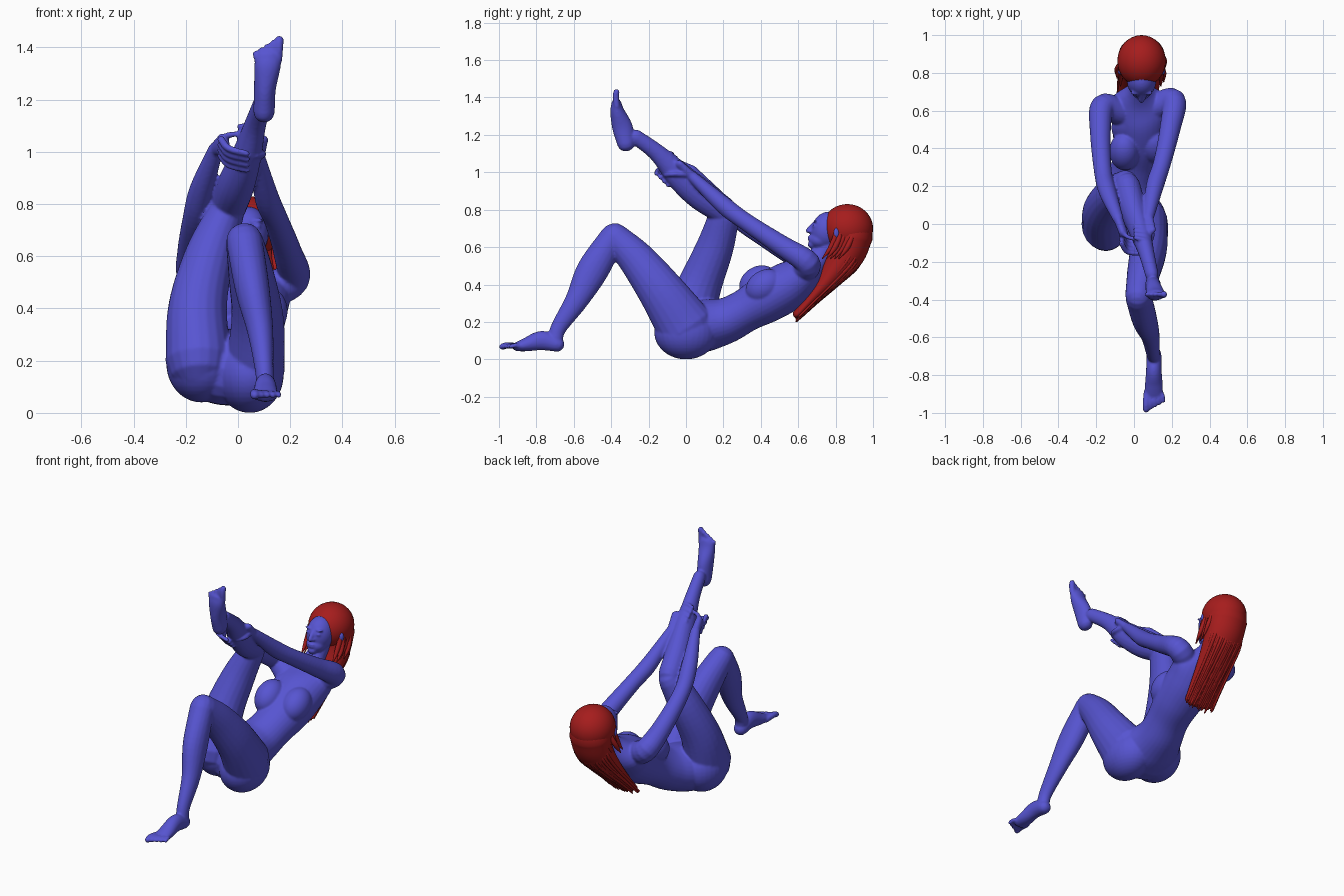
import bpy
import bmesh
import math
import random
from mathutils import Vector, Matrix

random.seed(4)
cube = bpy.data.objects.get("Cube")
if cube:
    bpy.data.objects.remove(cube, do_unlink=True)

SIDE = Vector((1, 0, 0))
ARM_SIDE = Vector((0, .7, .7))
SHIN_AXIS = Vector((.2, -.7, .7))


def make_material(name, colour):
    mat = bpy.data.materials.new(name)
    mat.use_nodes = True
    mat.diffuse_color = colour
    mat.node_tree.nodes["Principled BSDF"].inputs["Base Color"].default_value = colour
    return mat


def ellipsoid(bm, centre, radii, tilt=0):
    matrix = (Matrix.Translation(centre) @ Matrix.Rotation(tilt, 4, "X")
              @ Matrix.Diagonal((*radii, 1)))
    bmesh.ops.create_uvsphere(bm, u_segments=32, v_segments=20, radius=1, matrix=matrix)


def spline(points, steps):
    """Smooth curve through rows of position and radii."""
    rows = [Vector(p) for p in points]
    rows = [rows[0] * 2 - rows[1]] + rows + [rows[-1] * 2 - rows[-2]]
    result = []
    for p, q, r, s in zip(rows, rows[1:], rows[2:], rows[3:]):
        for k in range(steps):
            t = k / steps
            result.append(q + (r - p) * (t / 2)
                          + (p * 2 - q * 5 + r * 4 - s) * (t * t / 2)
                          + (q * 3 - p - r * 3 + s) * (t ** 3 / 2))
    return result + [rows[-2]]


def tube(bm, points, side=SIDE, sides=20, steps=6):
    """Round-ended limb; each point is x, y, z, half width, half depth."""
    rows = spline(points, steps)
    centres = [Vector(r[:3]) for r in rows]
    rings = []
    last = len(rows) - 1
    for i, row in enumerate(rows):
        tangent = (centres[min(i + 1, last)] - centres[max(i - 1, 0)]).normalized()
        across = (side - tangent * side.dot(tangent)).normalized()
        depth = tangent.cross(across)
        a, b = row[3], row[4]
        profile = [(0, 1)]
        if i in (0, last):
            sign = 1 if i else -1
            caps = [math.radians(d) for d in (30, 55, 75)]
            profile += [(sign * math.sin(c) * min(a, b), math.cos(c)) for c in caps]
            if i == 0:
                profile.reverse()
        for shift, scale in profile:
            ring = []
            for k in range(sides):
                ang = math.tau * k / sides
                offset = across * a * math.cos(ang) + depth * b * math.sin(ang)
                ring.append(bm.verts.new(centres[i] + tangent * shift + offset * scale))
            rings.append(ring)
    for low, high in zip(rings, rings[1:]):
        for k in range(sides):
            n = (k + 1) % sides
            bm.faces.new((low[k], low[n], high[n], high[k]))
    bm.faces.new(rings[0][::-1])
    bm.faces.new(rings[-1])


def round_tube(bm, points, side=SIDE, **options):
    tube(bm, [(*p, p[-1]) for p in points], side, **options)


def finish(bm, name, mat):
    bmesh.ops.recalc_face_normals(bm, faces=bm.faces)
    mesh = bpy.data.meshes.new(name)
    bm.to_mesh(mesh)
    bm.free()
    mesh.materials.append(mat)
    obj = bpy.data.objects.new(name, mesh)
    bpy.context.collection.objects.link(obj)
    mesh.polygons.foreach_set("use_smooth", [True] * len(mesh.polygons))
    return obj


body_mat = make_material("blue", (.095, .09, .64, 1))
hair_mat = make_material("red", (.38, .012, .012, 1))
body = bmesh.new()

# Torso and neck
tube(body, [(-.045, .03, .165, .18, .14), (-.035, .12, .185, .17, .138),
            (-.015, .22, .21, .138, .122), (.01, .32, .262, .127, .115),
            (.03, .43, .325, .14, .13), (.035, .55, .395, .155, .13),
            (.03, .64, .46, .165, .1), (.03, .71, .54, .065, .062),
            (.04, .78, .62, .05, .055)], sides=32)
ellipsoid(body, (.045, .0, .145), (.13, .17, .145))
ellipsoid(body, (-.14, .03, .19), (.135, .16, .15))
ellipsoid(body, (.025, .51, .425), (.145, .13, .075), .6)
for centre in ((.11, .42, .39), (-.05, .385, .41)):
    ellipsoid(body, centre, (.08, .108, .085), .6)

# Lowered left leg and foot
tube(body, [(.065, 0, .17, .115, .155), (.075, -.13, .36, .1, .125),
            (.05, -.26, .53, .087, .1), (.025, -.38, .655, .072, .075)])
tube(body, [(.025, -.39, .655, .07, .07), (.055, -.5, .475, .066, .085),
            (.085, -.585, .315, .05, .062), (.1, -.68, .17, .036, .043),
            (.105, -.7, .1, .035, .04)])
tube(body, [(.105, -.69, .08, .04, .04), (.105, -.77, .1, .041, .052),
            (.105, -.85, .08, .047, .038), (.105, -.9, .068, .048, .026)])

# Raised right leg and foot
tube(body, [(-.15, 0, .2, .128, .15), (-.155, .075, .4, .113, .118),
            (-.11, .155, .6, .095, .1), (-.045, .205, .77, .07, .082)])
tube(body, [(-.035, .2, .795, .069, .074), (-.005, .08, .88, .07, .083),
            (.03, -.03, .975, .058, .074), (.065, -.15, 1.1, .042, .048),
            (.095, -.27, 1.19, .035, .04)])
tube(body, [(.1, -.32, 1.153, .041, .048), (.103, -.34, 1.24, .042, .055),
            (.112, -.366, 1.32, .05, .04), (.116, -.372, 1.365, .05, .028)])

# Toes, from big to small
for i in range(5):
    r = .018 if i == 0 else .0145 - .0007 * i
    round_tube(body, [(.068 + .019 * i, -.89, .068, r),
                      (.064 + .022 * i, -.95 + .01 * i, .075, r),
                      (.064 + .023 * i, -.981 + .011 * i, .068, r)], sides=10)
    round_tube(body, [(.152 - .019 * i, -.37, 1.35, r),
                      (.156 - .021 * i, -.375, 1.4 - .011 * i, r),
                      (.158 - .023 * i, -.372, 1.428 - .013 * i, r)], sides=10)

# Arms
round_tube(body, [(.1, .61, .46, .07), (.208, .65, .515, .067), (.19, .5, .615, .055),
                  (.148, .32, .735, .047), (.11, .2, .825, .047),
                  (.075, .03, .98, .029)], ARM_SIDE)
round_tube(body, [(-.07, .59, .46, .07), (-.165, .62, .525, .066), (-.178, .48, .615, .055),
                  (-.165, .28, .745, .047), (-.14, .17, .855, .046),
                  (-.085, .03, 1.01, .029)], ARM_SIDE)

# Palms, fingers and thumbs wrapped round the shin
tube(body, [(.075, .03, .98, .028, .025), (.08, -.04, 1.04, .04, .022)], SHIN_AXIS)
tube(body, [(-.085, .03, 1.01, .028, .025), (-.055, -.05, 1.03, .043, .024)], SHIN_AXIS)
for i in range(4):
    s = .021 * i
    round_tube(body, [(.08, -.02 - s, 1.01 + s, .014), (.055, -.02 - s, 1.037 + s, .013),
                      (.005, -.01 - s, 1.034 + s, .011)], SHIN_AXIS, sides=10)
    round_tube(body, [(-.065, -.04 - s, .985 + s, .015), (-.035, -.085 - s, .95 + s, .014),
                      (.035, -.095 - s, .93 + s, .012)], SHIN_AXIS, sides=10)
round_tube(body, [(.085, 0, .99, .016), (.095, -.07, .99, .013), (.07, -.11, .985, .01)])
round_tube(body, [(-.08, 0, 1.03, .016), (-.045, -.06, 1.06, .013), (0, -.08, 1.07, .01)],
           ARM_SIDE)

# Head and face
ellipsoid(body, (.04, .82, .695), (.092, .112, .107))
ellipsoid(body, (.04, .755, .69), (.077, .085, .1), -.25)
ellipsoid(body, (.04, .72, .638), (.058, .062, .047))
ellipsoid(body, (.04, .675, .613), (.028, .024, .02))
round_tube(body, [(.04, .685, .725, .012), (.04, .653, .688, .014)])
for z in (.654, .641):
    ellipsoid(body, (.04, .664, z), (.024, .014, .008))
for sign in (-1, 1):
    ellipsoid(body, (.04 + sign * .034, .693, .738), (.026, .012, .007))
    ellipsoid(body, (.04 + sign * .033, .686, .715), (.017, .01, .008))
    ellipsoid(body, (.04 + sign * .012, .665, .684), (.01, .012, .008))
    ellipsoid(body, (.04 + sign * .108, .805, .675), (.018, .016, .032))

# Blend the overlapping parts into one smooth skin
figure = finish(body, "figure_body", body_mat)
remesh = figure.modifiers.new("blend", "REMESH")
remesh.mode = "VOXEL"
remesh.voxel_size = .006
remesh.use_smooth_shade = True
smooth = figure.modifiers.new("soften", "SMOOTH")
smooth.factor = .5
smooth.iterations = 7
bpy.context.view_layer.objects.active = figure
figure.select_set(True)
for modifier in ("blend", "soften"):
    bpy.ops.object.modifier_apply(modifier=modifier)

# Hair cap and the mass flowing down the back
hair = bmesh.new()
ellipsoid(hair, (.04, .863, .7), (.128, .137, .13))
flow = [(.04, .885, .665, .124, .115), (.04, .855, .56, .118, .098),
        (.03, .77, .44, .112, .066), (.02, .68, .335, .105, .042), (.01, .6, .245, .1, .028)]
tube(hair, flow, sides=32)

# Loose locks on the back surface
for i in range(26):
    u = -.97 + 1.94 * i / 25
    drift = random.uniform(-.015, .015)
    lift = math.sqrt(1 - u * u)
    lock = []
    for k, (x, y, z, a, b) in enumerate(flow):
        sink = .7 if k == 0 else .95
        lock.append((x + a * u * sink + drift * k / 3, y + .72 * b * lift * sink,
                     z - .6 * b * lift * sink, .012 - .0015 * k))
    x, y, z, r = lock[-1]
    drop = random.uniform(.005, .03)
    lock.append((x, y - drop, z - drop, .003))
    round_tube(hair, lock, sides=8, steps=4)

# Side locks tucked against the neck
for sign in (-1, 1):
    for i in range(5):
        y = .79 + .022 * i
        out = random.uniform(.095, .13)
        round_tube(hair, [(.04 + sign * .085, y + .01, .75, .012),
                          (.04 + sign * .105, y + .015, .68, .014),
                          (.04 + sign * out, y - .015, .6, .014),
                          (.04 + sign * out, y - .06, .54, .003)], sides=8)
finish(hair, "long_hair", hair_mat)
